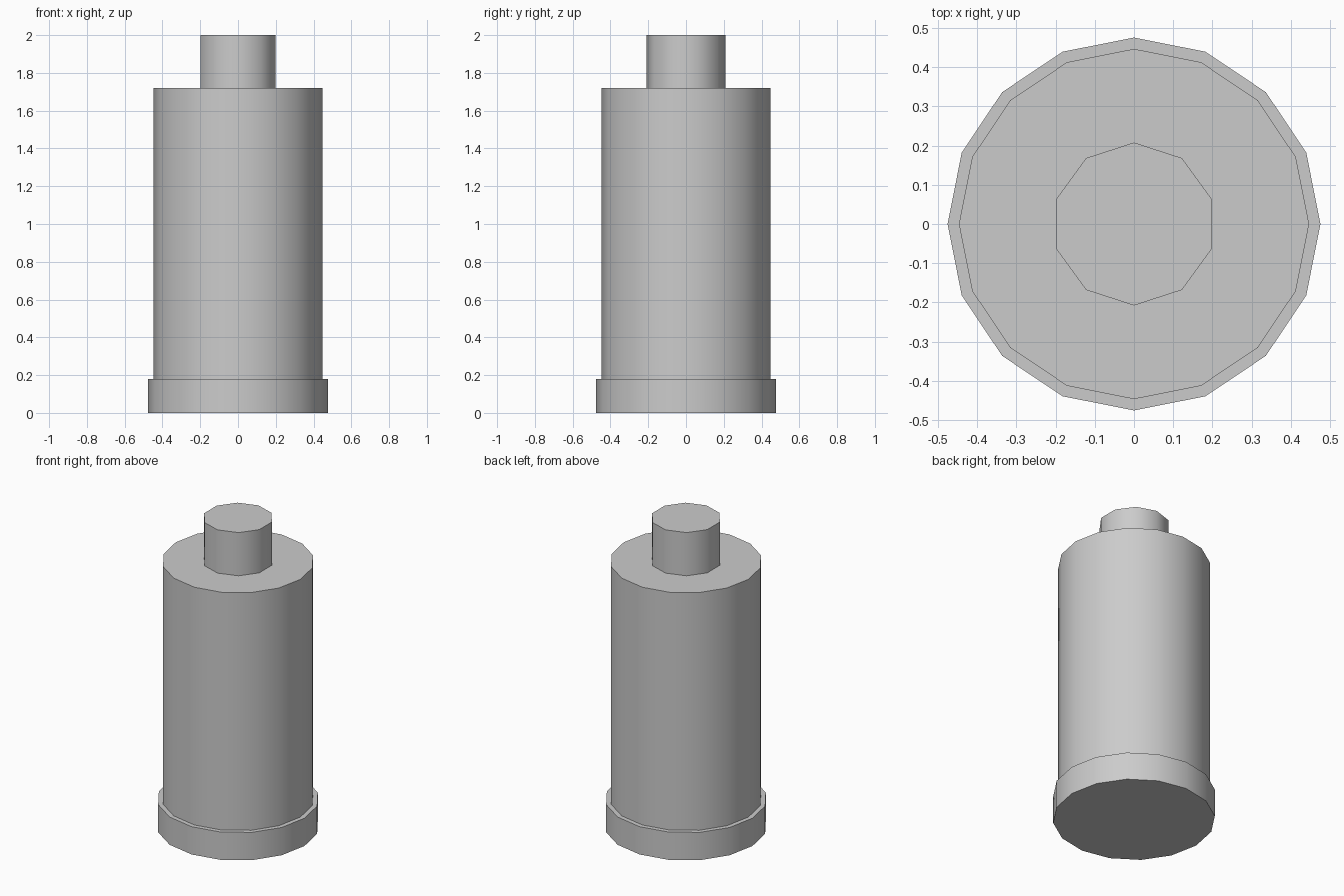
import bpy
import math

if "Cube" in bpy.data.objects:
    bpy.data.objects.remove(bpy.data.objects["Cube"])


def cylinder(name, sides, radius, z0, z1):
    """Upright low-poly cylinder with smooth sides and crisp rims."""
    bpy.ops.mesh.primitive_cylinder_add(
        vertices=sides, radius=radius, depth=z1 - z0,
        location=(0, 0, (z0 + z1) / 2))
    obj = bpy.context.object
    obj.name = name
    bpy.ops.object.shade_smooth_by_angle(angle=math.radians(45))
    return obj


# Wide foot ring, main body, narrow neck on top
cylinder("base", 16, 0.476, 0.0, 0.18)
cylinder("body", 16, 0.447, 0.18, 1.72)
cylinder("neck", 10, 0.208, 1.72, 2.0)
